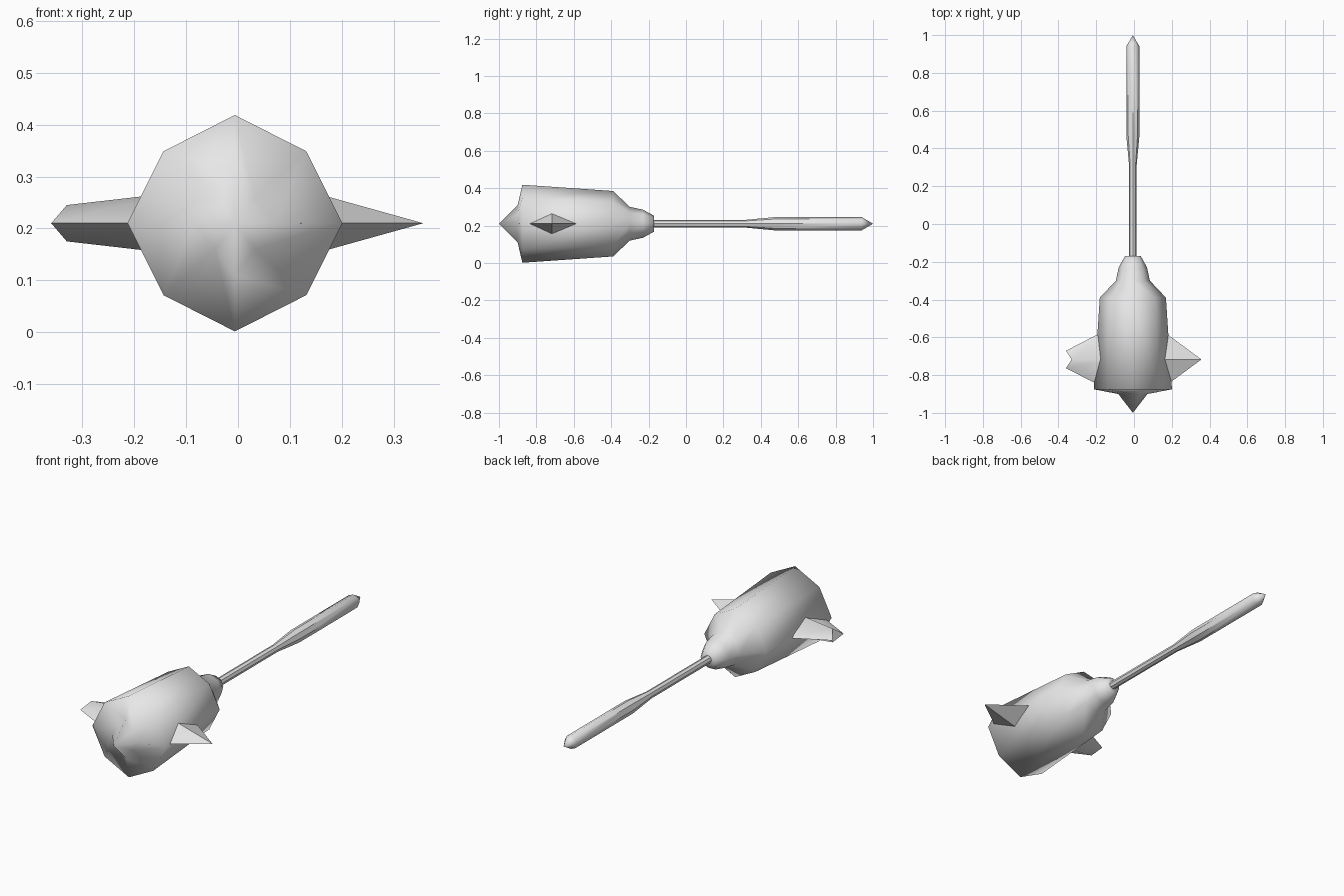
import bpy, bmesh, math

cube = bpy.data.objects.get("Cube")
if cube:
    bpy.data.objects.remove(cube, do_unlink=True)

CX, CZ = -0.006, 0.21          # long axis of the model, parallel to y
SPIKE_Y = -0.717               # centre of the side spikes

grey = bpy.data.materials.new("plain grey")
grey.use_nodes = True
grey.diffuse_color = (0.8, 0.8, 0.8, 1)
grey.node_tree.nodes["Principled BSDF"].inputs["Base Color"].default_value = (0.8, 0.8, 0.8, 1)


def skin(name, rings, end_faces=(), smooth_angle=180):
    """Join successive rings of points into a closed shell; one-point rings become tips."""
    bm = bmesh.new()
    loops = [[bm.verts.new(p) for p in ring] for ring in rings]
    for a, b in zip(loops, loops[1:]):
        n = max(len(a), len(b))
        for i in range(n):
            j = (i + 1) % n
            face = [a[i % len(a)], a[j % len(a)], b[j % len(b)], b[i % len(b)]]
            bm.faces.new(list(dict.fromkeys(face)))
    if end_faces:
        for f in end_faces:
            bm.faces.new([loops[-1][i] for i in f])
    elif len(loops[-1]) > 1:
        bm.faces.new(loops[-1])
    if len(loops[0]) > 1:
        bm.faces.new(loops[0])
    bmesh.ops.recalc_face_normals(bm, faces=bm.faces[:])
    mesh = bpy.data.meshes.new(name)
    bm.to_mesh(mesh)
    bm.free()
    mesh.materials.append(grey)
    obj = bpy.data.objects.new(name, mesh)
    bpy.context.collection.objects.link(obj)
    bpy.ops.object.select_all(action='DESELECT')
    obj.select_set(True)
    bpy.context.view_layer.objects.active = obj
    bpy.ops.object.shade_smooth_by_angle(angle=math.radians(smooth_angle))
    return obj


def octagon(y, rx, rz, k):
    """Eight points round the axis; k places the diagonal corners."""
    if rx == 0:
        return [(CX, y, CZ)]
    pts = [(1, 0), (k, k), (0, 1), (-k, k), (-1, 0), (-k, -k), (0, -1), (k, -k)]
    return [(CX + rx * u, y, CZ + rz * v) for u, v in pts]


def diamond(x, ry, rz, bend=0.0):
    """Four points round a side spike; bend shifts the upper and lower corners in x."""
    return [(x, SPIKE_Y + ry, CZ), (x + bend, SPIKE_Y, CZ + rz),
            (x, SPIKE_Y - ry, CZ), (x + bend, SPIKE_Y, CZ - rz)]


# Head: diamond front point, eight-sided body, stepped neck
skin("head", [octagon(*r) for r in (
    (-1.0, 0, 0, 0),
    (-0.90, 0.077, 0.10, 0.5),
    (-0.875, 0.207, 0.2085, 0.665),
    (-0.39, 0.175, 0.175, 0.665),
    (-0.30, 0.09, 0.09, 0.68),
    (-0.23, 0.075, 0.075, 0.7),
    (-0.17, 0.042, 0.042, 0.7))])

# Handle: thin shaft swelling into a grip with a pointed end
skin("handle", [octagon(y, r, r, 0.707) for y, r in (
    (-0.20, 0.02), (0.31, 0.02), (0.47, 0.035), (0.94, 0.035), (1.0, 0))],
    smooth_angle=40)

# Left side spike: a flat pyramid
base = 0.12
skin("left_spike", [diamond(base, 0.175, 0.066), [(0.357, SPIKE_Y, CZ)]], smooth_angle=30)

# Right side spike: tapering stub with a notched end
skin("right_spike", [diamond(-0.13, 0.165, 0.058), diamond(-0.36, 0.046, 0.035, 0.03)],
     end_faces=((0, 1, 3), (1, 2, 3)), smooth_angle=60)
